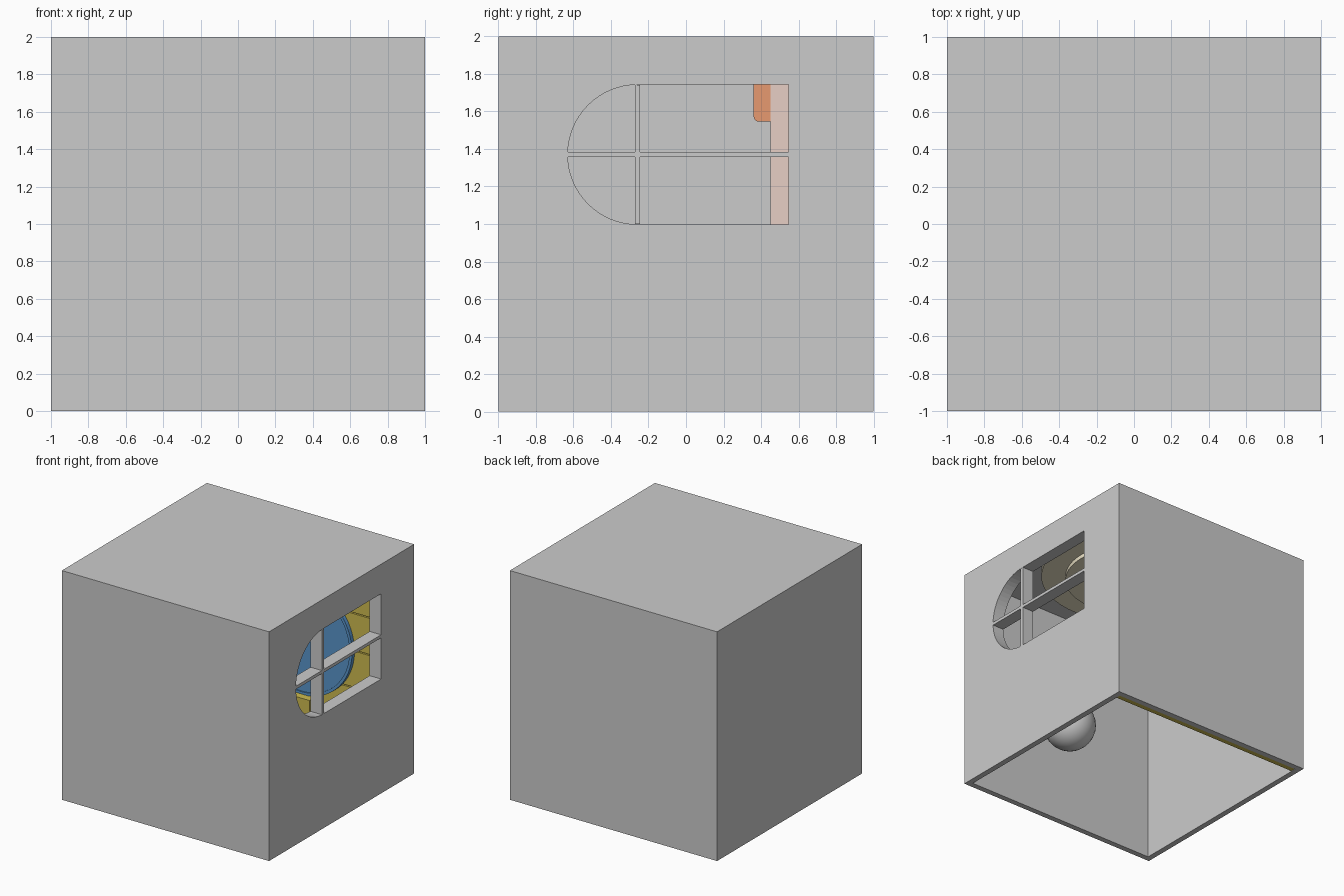
import bpy, bmesh, math
from mathutils import Matrix

if "Cube" in bpy.data.objects:
    bpy.data.objects.remove(bpy.data.objects["Cube"])


def material(name, rgb):
    m = bpy.data.materials.new(name)
    m.diffuse_color = (*rgb, 1)
    m.use_nodes = True
    m.node_tree.nodes["Principled BSDF"].inputs["Base Color"].default_value = m.diffuse_color
    return m


YELLOW = material("yellow_wood", (0.62, 0.50, 0.08))
BLUE = material("blue_panel", (0.10, 0.30, 0.60))
CREAM = material("cream", (0.85, 0.78, 0.58))
PINK = material("pale_pink", (0.80, 0.62, 0.56))
ORANGE = material("orange", (0.80, 0.32, 0.16))


def finish(name, bm, mat=None):
    bmesh.ops.recalc_face_normals(bm, faces=bm.faces)
    mesh = bpy.data.meshes.new(name)
    bm.to_mesh(mesh)
    bm.free()
    ob = bpy.data.objects.new(name, mesh)
    bpy.context.collection.objects.link(ob)
    if mat:
        mesh.materials.append(mat)
    return ob


def box(name, lo, hi, mat=None):
    bm = bmesh.new()
    bmesh.ops.create_cube(bm, size=1)
    for v in bm.verts:
        v.co = [lo[i] + (v.co[i] + 0.5) * (hi[i] - lo[i]) for i in range(3)]
    return finish(name, bm, mat)


def disc(name, r, depth, centre, axis="Z", mat=None):
    rot = Matrix.Rotation(math.pi / 2, 4, "X") if axis == "Y" else Matrix()
    bm = bmesh.new()
    bmesh.ops.create_cone(bm, cap_ends=True, segments=64, radius1=r, radius2=r,
                          depth=depth, matrix=Matrix.Translation(centre) @ rot)
    return finish(name, bm, mat)


def arch(grow=0.0):
    # window outline in y, z: square at the back, round at the front
    r, cy, cz, end = 0.372 + grow, -0.258, 1.37, 0.545 + grow
    pts = [(end, cz - r), (end, cz + r)]
    for i in range(33):
        a = math.pi / 2 + math.pi * i / 32
        pts.append((cy + r * math.cos(a), cz + r * math.sin(a)))
    return pts


def cut(ob, cutter):
    cutter.hide_render = True
    cutter.hide_viewport = True
    mod = ob.modifiers.new("cut", "BOOLEAN")
    mod.operation = "DIFFERENCE"
    mod.solver = "EXACT"
    mod.object = cutter


# shell, open at the bottom, with a window opening in the right wall
shell = box("room_shell", (-1, -1, 0), (1, 1, 2))
cut(shell, box("inside_cutter", (-0.95, -0.95, -0.2), (0.95, 0.95, 1.95)))
bm = bmesh.new()
face = bm.faces.new([bm.verts.new((0.8, y, z)) for y, z in arch()])
ext = bmesh.ops.extrude_face_region(bm, geom=[face])
for v in [g for g in ext["geom"] if isinstance(g, bmesh.types.BMVert)]:
    v.co.x = 1.2
cut(shell, finish("window_cutter", bm))

# lining that deepens the opening on the inside
bm = bmesh.new()
rings = [[bm.verts.new((x, y, z)) for y, z in arch(g)]
         for x, g in ((0.95, 0), (0.89, 0), (0.89, 0.04), (0.95, 0.04))]
n = len(rings[0])
for a, b in zip(rings, rings[1:] + rings[:1]):
    for i in range(n):
        j = (i + 1) % n
        bm.faces.new((a[i], a[j], b[j], b[i]))
finish("window_lining", bm)

# glazing bars
box("window_bar_level", (0.89, -0.629, 1.357), (1, 0.545, 1.384))
box("window_bar_upright", (0.89, -0.272, 0.999), (1, -0.244, 1.741))

# plank cladding on the back wall
rows = 6
h = 1.95 / rows
for i in range(rows):
    box(f"plank_{i + 1}", (-0.95, 0.9, i * h + 0.005), (0.95, 0.95, (i + 1) * h - 0.005), YELLOW)

# round blue panel with a raised rim and a small ledge below
disc("round_panel", 0.47, 0.03, (0, 0.89, 0.97), "Y", BLUE)
bm = bmesh.new()
prof = [(0.47, 0.905), (0.47, 0.865), (0.495, 0.865), (0.495, 0.905)]
loops = [[bm.verts.new((r * math.cos(t * math.tau / 64), y, 0.97 + r * math.sin(t * math.tau / 64)))
          for t in range(64)] for r, y in prof]
for a, b in zip(loops, loops[1:] + loops[:1]):
    for i in range(64):
        j = (i + 1) % 64
        bm.faces.new((a[i], a[j], b[j], b[i]))
finish("panel_rim", bm, BLUE)
box("ledge", (-0.13, 0.8, 0.3), (0.13, 0.9, 0.48), YELLOW)

# stepped round lamp on the ceiling
disc("ceiling_lamp_base", 0.77, 0.04, (0, 0, 1.935), "Z", CREAM)
disc("ceiling_lamp_step", 0.57, 0.04, (0, 0, 1.9), "Z", CREAM)

# wall cabinet with an overhanging rounded front
box("cabinet", (-0.95, 0.45, 0.7), (-0.6, 0.9, 1.9), PINK)
front = box("cabinet_front", (-0.95, 0.36, 1.545), (-0.6, 0.45, 1.9), ORANGE)
bm = bmesh.new()
bm.from_mesh(front.data)
edge = [e for e in bm.edges if all(v.co.y < 0.4 and v.co.z < 1.6 for v in e.verts)]
bmesh.ops.bevel(bm, geom=edge, offset=0.03, segments=5, profile=0.5, affect="EDGES")
bm.to_mesh(front.data)
bm.free()

# ball on the front wall
bm = bmesh.new()
bmesh.ops.create_uvsphere(bm, u_segments=32, v_segments=16, radius=0.217,
                          matrix=Matrix.Translation((0.05, -0.77, 0.81)))
ball = finish("ball", bm)
for p in ball.data.polygons:
    p.use_smooth = True
